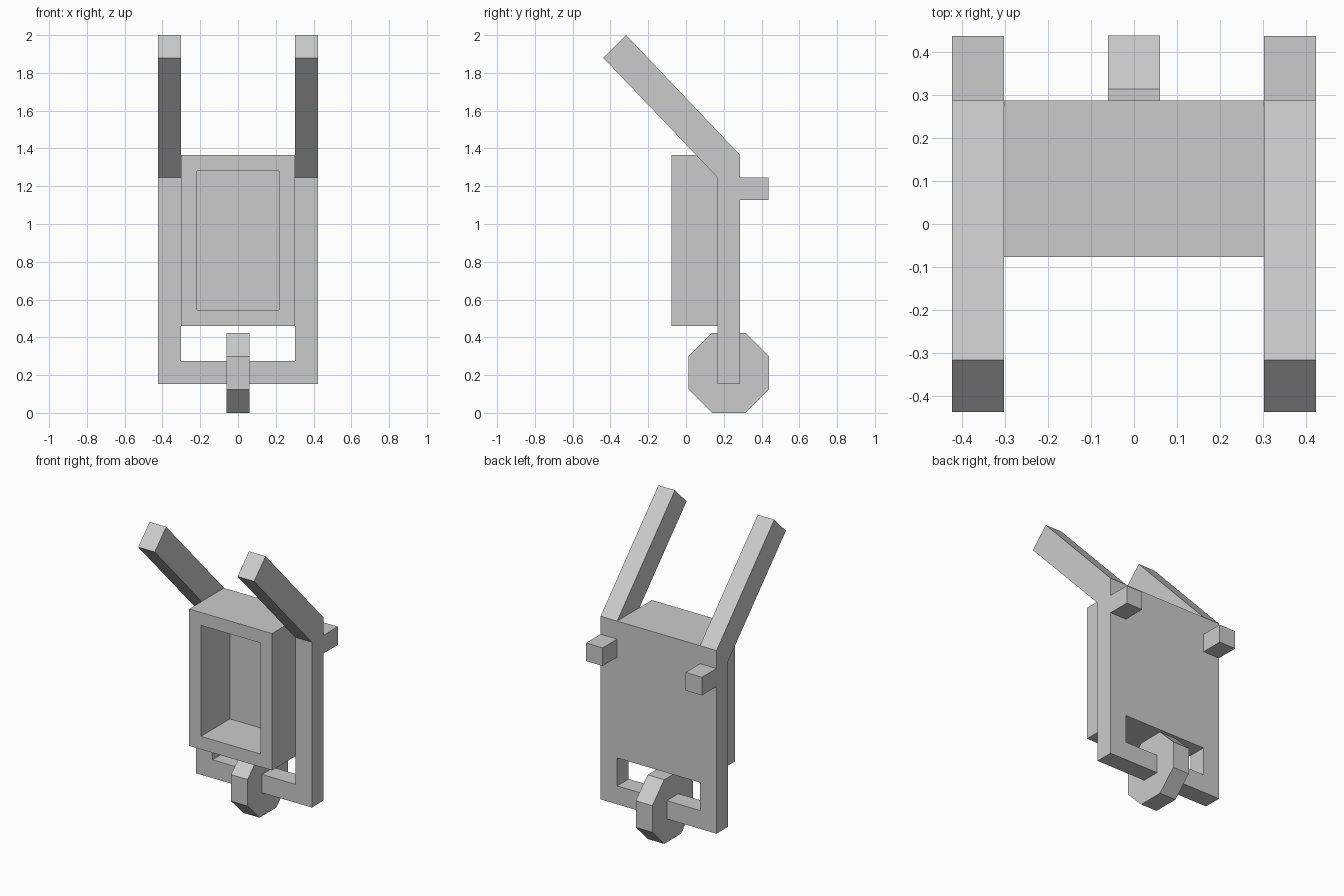
import bpy, bmesh, math

if "Cube" in bpy.data.objects:
    bpy.data.objects.remove(bpy.data.objects["Cube"])

T = 0.121                     # common bar thickness
W = 0.303                     # half width of the body
Y0, Y1 = 0.166, 0.287         # front and back of the frame


def finish(name, bm, mirror=False):
    bmesh.ops.recalc_face_normals(bm, faces=bm.faces)
    mesh = bpy.data.meshes.new(name)
    bm.to_mesh(mesh)
    bm.free()
    obj = bpy.data.objects.new(name, mesh)
    bpy.context.collection.objects.link(obj)
    if mirror:
        obj.modifiers.new("mirror", 'MIRROR').use_axis[0] = True
    return obj


def extrude_x(name, profile, x0, x1, mirror=False):
    """Extrude a (y, z) outline from x0 to x1."""
    bm = bmesh.new()
    face = bm.faces.new([bm.verts.new((x0, y, z)) for y, z in profile])
    new = bmesh.ops.extrude_face_region(bm, geom=[face])["geom"]
    verts = [v for v in new if isinstance(v, bmesh.types.BMVert)]
    bmesh.ops.translate(bm, verts=verts, vec=(x1 - x0, 0, 0))
    return finish(name, bm, mirror)


def rect(y0, y1, z0, z1):
    return [(y0, z0), (y1, z0), (y1, z1), (y0, z1)]


# Side posts bending forward into handles
extrude_x("side_post_handle",
          [(Y0, 0.154), (Y1, 0.154), (Y1, 1.365), (-0.317, 2.0),
           (-0.438, 1.88), (Y0, 1.247)], W, W + T, mirror=True)

# Pegs on the back of the posts
extrude_x("rear_peg", rect(Y1, 0.438, 1.126, 1.246), W, W + T, mirror=True)

# Axle bar between the posts
extrude_x("axle_bar", rect(Y0, Y1, 0.154, 0.275), -W, W)

# Octagonal wheel standing on the ground
R = 0.212 / math.cos(math.pi / 8)
octagon = [(0.2265 + R * math.cos((i + 0.5) * math.pi / 4),
            0.212 + R * math.sin((i + 0.5) * math.pi / 4)) for i in range(8)]
extrude_x("wheel", octagon, -T / 2, T / 2)

# Open tray body: inset the front face and push it back
body = extrude_x("tray_body", rect(-0.077, Y1, 0.46, 1.365), -W, W)
bm = bmesh.new()
bm.from_mesh(body.data)
front = min(bm.faces, key=lambda f: f.calc_center_median().y)
bmesh.ops.inset_region(bm, faces=[front], thickness=T)
pushed = bmesh.ops.extrude_discrete_faces(bm, faces=[front])["faces"][0]
bmesh.ops.translate(bm, verts=pushed.verts, vec=(0, 0.303, 0))
bm.to_mesh(body.data)
bm.free()
